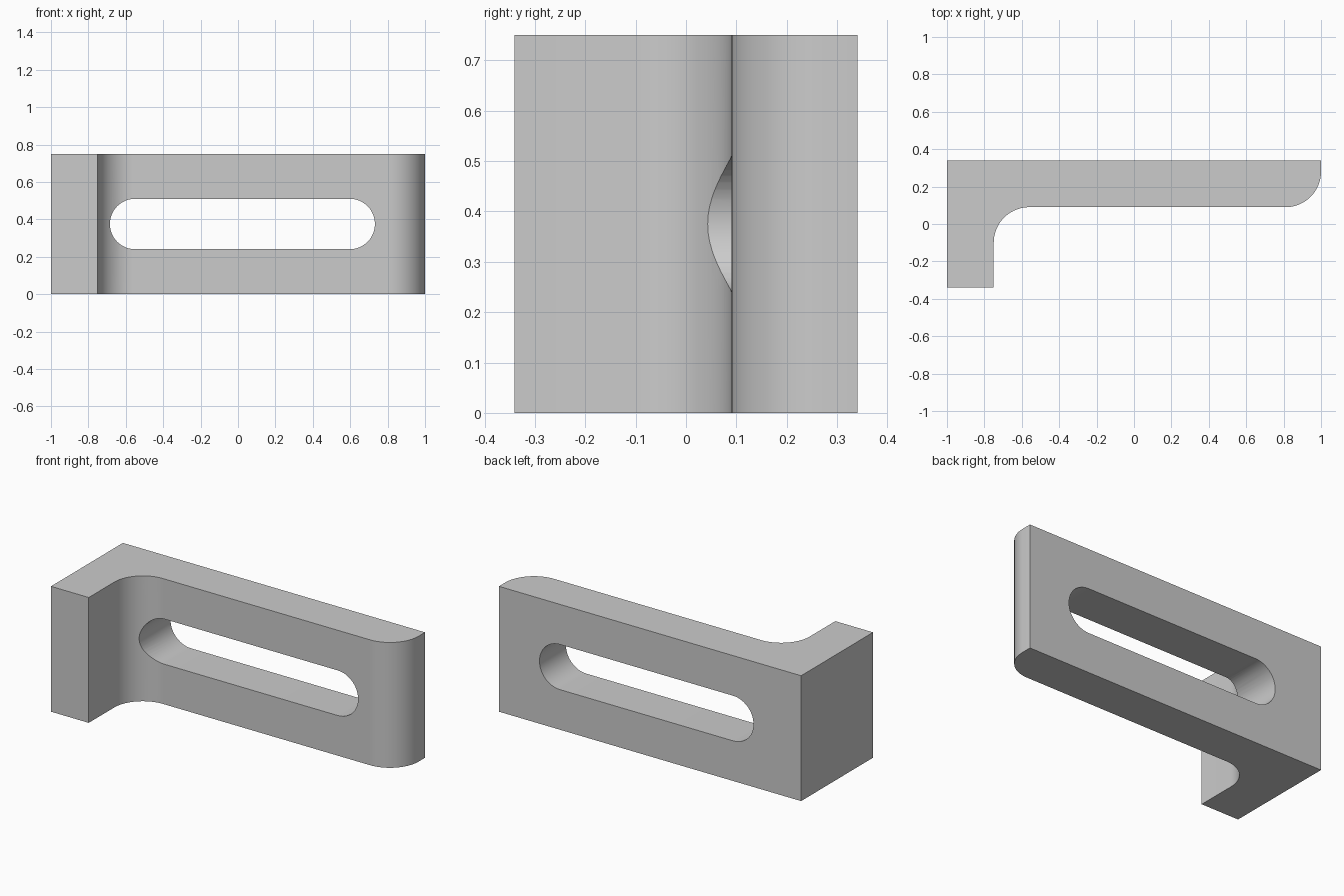
import bpy, bmesh
from math import sin, cos, pi, radians

cube = bpy.data.objects.get("Cube")
if cube:
    bpy.data.objects.remove(cube, do_unlink=True)

HEIGHT, DEPTH, INNER_Y, LEG_X, RADIUS = 0.75, 0.34, 0.09, -0.75, 0.19

grey = bpy.data.materials.new("plain grey")
grey.use_nodes = True
colour = (0.6, 0.6, 0.6, 1)
grey.diffuse_color = colour
grey.node_tree.nodes["Principled BSDF"].inputs["Base Color"].default_value = colour


def arc(cx, cy, r, start, end, steps=24):
    angles = [radians(start + (end - start) * i / steps) for i in range(steps + 1)]
    return [(cx + r * cos(a), cy + r * sin(a)) for a in angles]


def extrude_outline(name, points, offset):
    """Make a solid by sweeping a closed 3D outline along an offset."""
    bm = bmesh.new()
    face = bm.faces.new([bm.verts.new(p) for p in points])
    swept = bmesh.ops.extrude_face_region(bm, geom=[face], use_keep_orig=True)
    moved = [g for g in swept["geom"] if isinstance(g, bmesh.types.BMVert)]
    bmesh.ops.translate(bm, verts=moved, vec=offset)
    bmesh.ops.recalc_face_normals(bm, faces=bm.faces[:])
    mesh = bpy.data.meshes.new(name)
    bm.to_mesh(mesh)
    bm.free()
    mesh.materials.append(grey)
    obj = bpy.data.objects.new(name, mesh)
    bpy.context.collection.objects.link(obj)
    return obj


# L-shaped bracket: filleted inner corner, rounded free end
profile = [(-1, DEPTH), (-1, -DEPTH), (LEG_X, -DEPTH)]
profile += arc(LEG_X + RADIUS, INNER_Y - RADIUS, RADIUS, 180, 90)
profile += arc(1 - RADIUS, INNER_Y + RADIUS, RADIUS, -90, 0)
profile += [(1, DEPTH)]
bracket = extrude_outline("slotted_bracket", [(x, y, 0) for x, y in profile], (0, 0, HEIGHT))

# Long rounded slot through the bar
slot_r, mid = 0.135, HEIGHT / 2
slot = arc(0.732 - slot_r, mid, slot_r, -90, 90) + arc(-0.685 + slot_r, mid, slot_r, 90, 270)
cutter = extrude_outline("slot_cutter", [(x, -0.2, z) for x, z in slot], (0, 0.8, 0))

cut = bracket.modifiers.new("slot", "BOOLEAN")
cut.operation = "DIFFERENCE"
cut.solver = "EXACT"
cut.object = cutter

bpy.ops.object.select_all(action="DESELECT")
bpy.context.view_layer.objects.active = bracket
bracket.select_set(True)
bpy.ops.object.modifier_apply(modifier=cut.name)
bpy.data.objects.remove(cutter, do_unlink=True)
bpy.ops.object.shade_smooth_by_angle(angle=radians(30))
